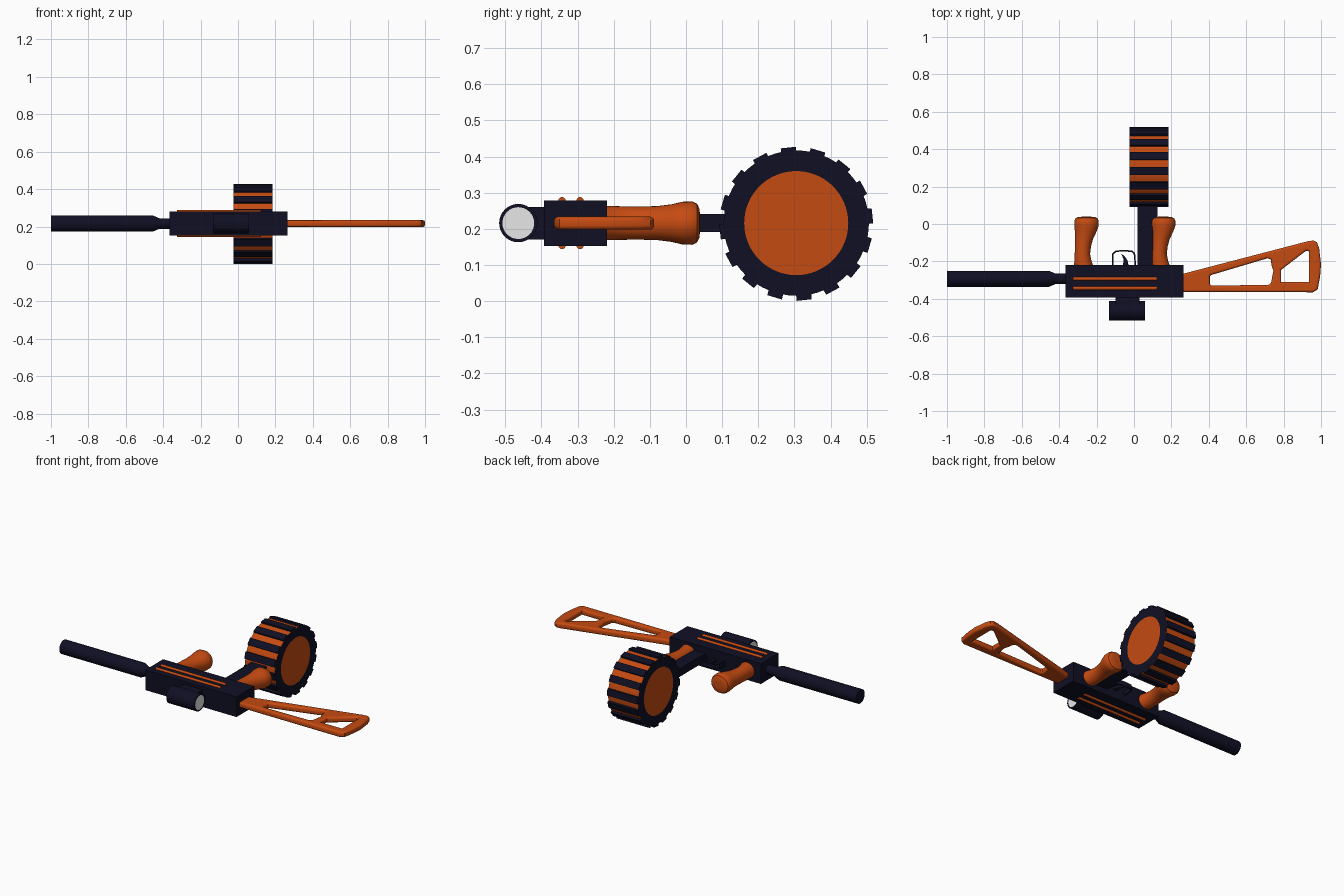
import bpy, bmesh, math
from mathutils import Matrix, Vector

cube = bpy.data.objects.get("Cube")
if cube:
    bpy.data.objects.remove(cube, do_unlink=True)


def material(name, rgb):
    m = bpy.data.materials.new(name)
    m.use_nodes = True
    m.diffuse_color = (*rgb, 1)
    m.node_tree.nodes["Principled BSDF"].inputs["Base Color"].default_value = (*rgb, 1)
    return m


NAVY = material("dark navy", (0.005, 0.005, 0.018))
ORANGE = material("burnt orange", (0.56, 0.07, 0.006))
LENS = material("lens grey", (0.8, 0.8, 0.8))
MID = 0.216  # height of the symmetry plane


def smooth(obj):
    bpy.ops.object.select_all(action='DESELECT')
    obj.select_set(True)
    bpy.context.view_layer.objects.active = obj
    bpy.ops.object.shade_smooth_by_angle(angle=math.radians(35))


def finish(bm, name, mats):
    bmesh.ops.recalc_face_normals(bm, faces=bm.faces)
    me = bpy.data.meshes.new(name)
    bm.to_mesh(me)
    bm.free()
    obj = bpy.data.objects.new(name, me)
    for m in mats:
        me.materials.append(m)
    bpy.context.collection.objects.link(obj)
    return obj


def add_box(bm, lo, hi, turn=Matrix()):
    lo, hi = Vector(lo), Vector(hi)
    mat = turn @ Matrix.Translation((lo + hi) / 2) @ Matrix.Diagonal((*(hi - lo), 1))
    bmesh.ops.create_cube(bm, size=1, matrix=mat)


def box(name, lo, hi, mat):
    bm = bmesh.new()
    add_box(bm, lo, hi)
    return finish(bm, name, [mat])


def loft(name, axis, sections, mats, centre=0.0, n=32, bands=None):
    """Elliptic rings (position, offset, half width, half height) along x or y.
    bands gives a material slot for first cap, each band, last cap."""
    bm = bmesh.new()
    rings = []
    for t, off, ru, rv in sections:
        ring = []
        for i in range(n):
            a = math.tau * i / n
            u, v = centre + off + ru * math.cos(a), MID + rv * math.sin(a)
            ring.append(bm.verts.new((t, u, v) if axis == 'x' else (u, t, v)))
        rings.append(ring)
    bands = bands or [0] * (len(rings) + 1)
    bm.faces.new(rings[0]).material_index = bands[0]
    for r0, r1, b in zip(rings, rings[1:], bands[1:]):
        for i in range(n):
            j = (i + 1) % n
            bm.faces.new((r0[i], r0[j], r1[j], r1[i])).material_index = b
    bm.faces.new(rings[-1]).material_index = bands[-1]
    obj = finish(bm, name, mats)
    smooth(obj)
    return obj


def plate(name, outlines, mat, half, bevel):
    """Flat filled outline with holes and a rounded rim."""
    cu = bpy.data.curves.new(name, 'CURVE')
    cu.dimensions, cu.fill_mode = '2D', 'BOTH'
    cu.extrude, cu.bevel_depth, cu.offset = half - bevel, bevel, -bevel
    cu.bevel_resolution = 3
    for pts in outlines:
        sp = cu.splines.new('POLY')
        sp.points.add(len(pts) - 1)
        for p, (x, y) in zip(sp.points, pts):
            p.co = (x, y, 0, 1)
        sp.use_cyclic_u = True
    cu.materials.append(mat)
    obj = bpy.data.objects.new(name, cu)
    obj.location.z = MID
    bpy.context.collection.objects.link(obj)
    bpy.ops.object.select_all(action='DESELECT')
    obj.select_set(True)
    bpy.context.view_layer.objects.active = obj
    bpy.ops.object.convert(target='MESH')
    smooth(bpy.context.object)


# Receiver, magazine neck and scope mount
box("receiver", (-0.365, -0.393, MID - 0.063), (0.265, -0.218, MID + 0.063), NAVY)
box("magazine_neck", (0.02, -0.23, MID - 0.025), (0.125, 0.11, MID + 0.025), NAVY)
box("scope_mount", (-0.1, -0.44, MID - 0.045), (0.03, -0.39, MID + 0.045), NAVY)

# Rails on both broad sides
for side, s in (("upper", 1), ("lower", -1)):
    for k, y in enumerate((-0.343, -0.293)):
        rail = loft(f"{side}_rail_{k + 1}", 'x',
                    [(x, 0, 0.01, 0.01) for x in (-0.325, 0.123)], [ORANGE], y, 16)
        rail.location.z = s * 0.062

# Barrel with slim neck
loft("barrel", 'x', [(x, 0, r, r) for x, r in (
    (-1.0, 0.043), (-0.455, 0.043), (-0.42, 0.028), (-0.36, 0.028))], [NAVY], -0.293, 24)

# Scope with a lens at each end
loft("scope", 'x', [(x, 0, r, r) for x, r in (
    (-0.134, 0.044), (-0.134, 0.053), (0.06, 0.053), (0.06, 0.044))],
    [NAVY, LENS], -0.464, 32, [1, 0, 0, 0, 1])

# Drum magazine: orange discs and groove floor, dark end rings
X0, X1, DRUM_Y = -0.024, 0.184, 0.305
loft("drum", 'x', [(x, 0, r, r) for x, r in (
    (X0, 0.144), (X0, 0.201), (X1, 0.201), (X1, 0.144))],
    [NAVY, ORANGE], DRUM_Y, 64, [1, 0, 1, 0, 1])

# Raised treads around the drum
bm = bmesh.new()
for i in range(16):
    turn = (Matrix.Translation((0, DRUM_Y, MID - 0.002))
            @ Matrix.Rotation(math.radians(6 + i * 22.5), 4, 'X'))
    add_box(bm, (X0, 0.19, -0.021), (X1, 0.212, 0.021), turn)
finish(bm, "drum_treads", [NAVY])

# Two matching grips
GRIP = [(-0.23, -0.014, 0.053, 0.047), (-0.2, -0.019, 0.046, 0.047),
        (-0.16, -0.022, 0.041, 0.046), (-0.12, -0.019, 0.043, 0.046),
        (-0.08, -0.013, 0.048, 0.047), (-0.04, -0.004, 0.058, 0.052),
        (-0.01, 0, 0.065, 0.059), (0.018, 0, 0.065, 0.06),
        (0.031, 0, 0.058, 0.053), (0.037, 0, 0.045, 0.04), (0.039, 0, 0.025, 0.022)]
for name, x in (("front_grip", -0.254), ("rear_grip", 0.156)):
    loft(name, 'y', GRIP, [ORANGE], x)

# Skeleton stock with two openings
plate("stock", [
    [(0.255, -0.363), (0.957, -0.365), (0.982, -0.35), (0.995, -0.28), (1.0, -0.215),
     (0.99, -0.13), (0.978, -0.098), (0.96, -0.088), (0.93, -0.092), (0.255, -0.268)],
    [(0.405, -0.322), (0.405, -0.28), (0.415, -0.272), (0.715, -0.183), (0.732, -0.19),
     (0.735, -0.22), (0.745, -0.25), (0.733, -0.315), (0.72, -0.325), (0.415, -0.33)],
    [(0.787, -0.31), (0.787, -0.245), (0.92, -0.143), (0.935, -0.146), (0.935, -0.31)],
], ORANGE, 0.018, 0.012)

# Trigger guard and trigger
plate("trigger_guard", [
    [(-0.118, -0.225), (-0.118, -0.16), (-0.1, -0.143), (-0.06, -0.138), (-0.01, -0.142),
     (0.006, -0.155), (0.012, -0.225)],
    [(-0.11, -0.22), (-0.11, -0.163), (-0.096, -0.15), (-0.06, -0.146), (-0.013, -0.15),
     (-0.002, -0.16), (0.004, -0.22)],
], NAVY, 0.015, 0.001)
plate("trigger", [
    [(-0.06, -0.225), (-0.055, -0.19), (-0.068, -0.16), (-0.05, -0.172),
     (-0.035, -0.195), (-0.028, -0.225)],
], NAVY, 0.008, 0.001)
